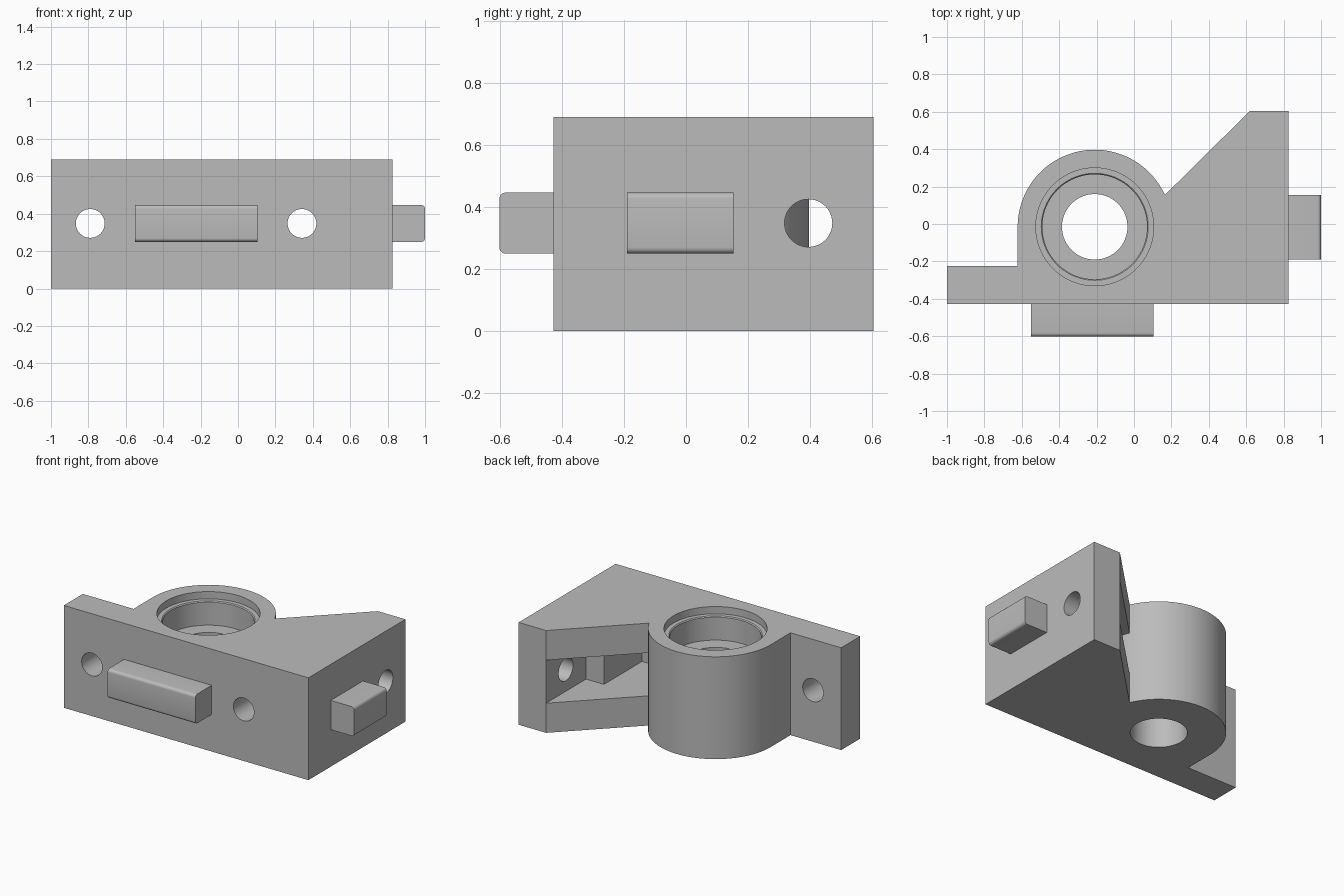
import bpy, bmesh
from math import sin, cos, radians
from mathutils import Matrix, Vector

if "Cube" in bpy.data.objects:
    bpy.data.objects.remove(bpy.data.objects["Cube"])

grey = bpy.data.materials.new("plain grey")
grey.use_nodes = True
colour = (0.5, 0.5, 0.5, 1)
grey.diffuse_color = colour
grey.node_tree.nodes["Principled BSDF"].inputs["Base Color"].default_value = colour

HEIGHT = 0.69
MID = 0.348
CX, CY, R = -0.21, -0.015, 0.412
TO_Y = Matrix.Rotation(radians(90), 4, 'X')
TO_X = Matrix.Rotation(radians(90), 4, 'Y')


def make(name, bm, matrix=Matrix()):
    bmesh.ops.transform(bm, matrix=matrix, verts=bm.verts)
    bmesh.ops.recalc_face_normals(bm, faces=bm.faces)
    mesh = bpy.data.meshes.new(name)
    bm.to_mesh(mesh)
    bm.free()
    mesh.materials.append(grey)
    ob = bpy.data.objects.new(name, mesh)
    bpy.context.collection.objects.link(ob)
    return ob


def prism(name, outline, z0, z1):
    bm = bmesh.new()
    face = bm.faces.new([bm.verts.new((x, y, z0)) for x, y in outline])
    top = bmesh.ops.extrude_face_region(bm, geom=[face])["geom"]
    verts = [v for v in top if isinstance(v, bmesh.types.BMVert)]
    bmesh.ops.translate(bm, verts=verts, vec=(0, 0, z1 - z0))
    return make(name, bm)


def lathe(name, profile, segments=96):
    # solid of revolution around the boss axis
    bm = bmesh.new()
    verts = [bm.verts.new((r, 0, z)) for r, z in profile]
    edges = [bm.edges.new(pair) for pair in zip(verts, verts[1:])]
    bmesh.ops.spin(bm, geom=verts + edges, angle=radians(360), steps=segments,
                   axis=(0, 0, 1), cent=(0, 0, 0))
    bmesh.ops.remove_doubles(bm, verts=bm.verts, dist=0.0005)
    return make(name, bm, Matrix.Translation((CX, CY, 0)))


def pin(name, centre, turn, radius=0.077, depth=0.5):
    bm = bmesh.new()
    bmesh.ops.create_cone(bm, cap_ends=True, segments=48, radius1=radius,
                          radius2=radius, depth=depth)
    return make(name, bm, Matrix.Translation(centre) @ turn)


def cut(target, cutter):
    mod = target.modifiers.new(cutter.name, 'BOOLEAN')
    mod.operation = 'DIFFERENCE'
    mod.solver = 'EXACT'
    mod.object = cutter
    bpy.context.view_layer.objects.active = target
    bpy.ops.object.modifier_apply(modifier=mod.name)
    bpy.data.objects.remove(cutter)


def arc(a0, a1, steps):
    angles = [radians(a0 + (a1 - a0) * i / steps) for i in range(steps + 1)]
    return [(CX + R * cos(a), CY + R * sin(a)) for a in angles]


def smooth(ob):
    bpy.ops.object.select_all(action='DESELECT')
    ob.select_set(True)
    bpy.context.view_layer.objects.active = ob
    bpy.ops.object.shade_smooth_by_angle(angle=radians(25))


# Housing: flange, round boss and triangular bracket in one outline
NOTCH = 24.4
outline = [(-1, -0.428), (0.825, -0.428), (0.825, 0.605), (0.62, 0.605)]
outline += arc(NOTCH, 180, 64) + [(CX - R, -0.225), (-1, -0.225)]
housing = prism("housing", outline, 0, HEIGHT)

# Stepped pocket between the upper and lower bracket plates
pocket = [(CX + R, -0.225), (0.486, -0.225), (0.486, 0.18), (0.62, 0.18),
          (0.62, 0.8), (0.25, 0.8)] + arc(NOTCH, 0, 10)
cut(housing, prism("pocket_cutter", pocket, 0.2, 0.49))

# Bearing seat with a wide lip, above a through bore
cut(housing, lathe("bore_cutter", [
    (0, -0.1), (0.175, -0.1), (0.175, 0.48), (0.28, 0.48), (0.28, 0.635),
    (0.286, 0.641), (0.315, 0.641), (0.315, 0.8), (0, 0.8)]))

# Bolt holes
cut(housing, pin("flange_hole", (-0.79, -0.35, MID), TO_Y))
cut(housing, pin("front_hole", (0.342, -0.4, MID), TO_Y))
cut(housing, pin("side_hole", (0.75, 0.395, MID), TO_X))
smooth(housing)


# Locating keys with rounded outer edges
def key(name, width, length, turn, place):
    bm = bmesh.new()
    bmesh.ops.create_cube(bm, size=1, matrix=Matrix.Diagonal((width, length, 0.197, 1)))
    rims = [e for e in bm.edges if all(v.co.y < 0 for v in e.verts)
            and abs(e.verts[0].co.z - e.verts[1].co.z) < 0.01]
    bmesh.ops.bevel(bm, geom=rims, offset=0.02, segments=5, profile=0.5, affect='EDGES')
    smooth(make(name, bm, Matrix.Translation(Vector(place))
                @ Matrix.Rotation(radians(turn), 4, 'Z')))


key("front_key", 0.654, 0.175, 0, (-0.224, -0.5145, MID))
key("side_key", 0.344, 0.177, 90, (0.9115, -0.018, MID))
